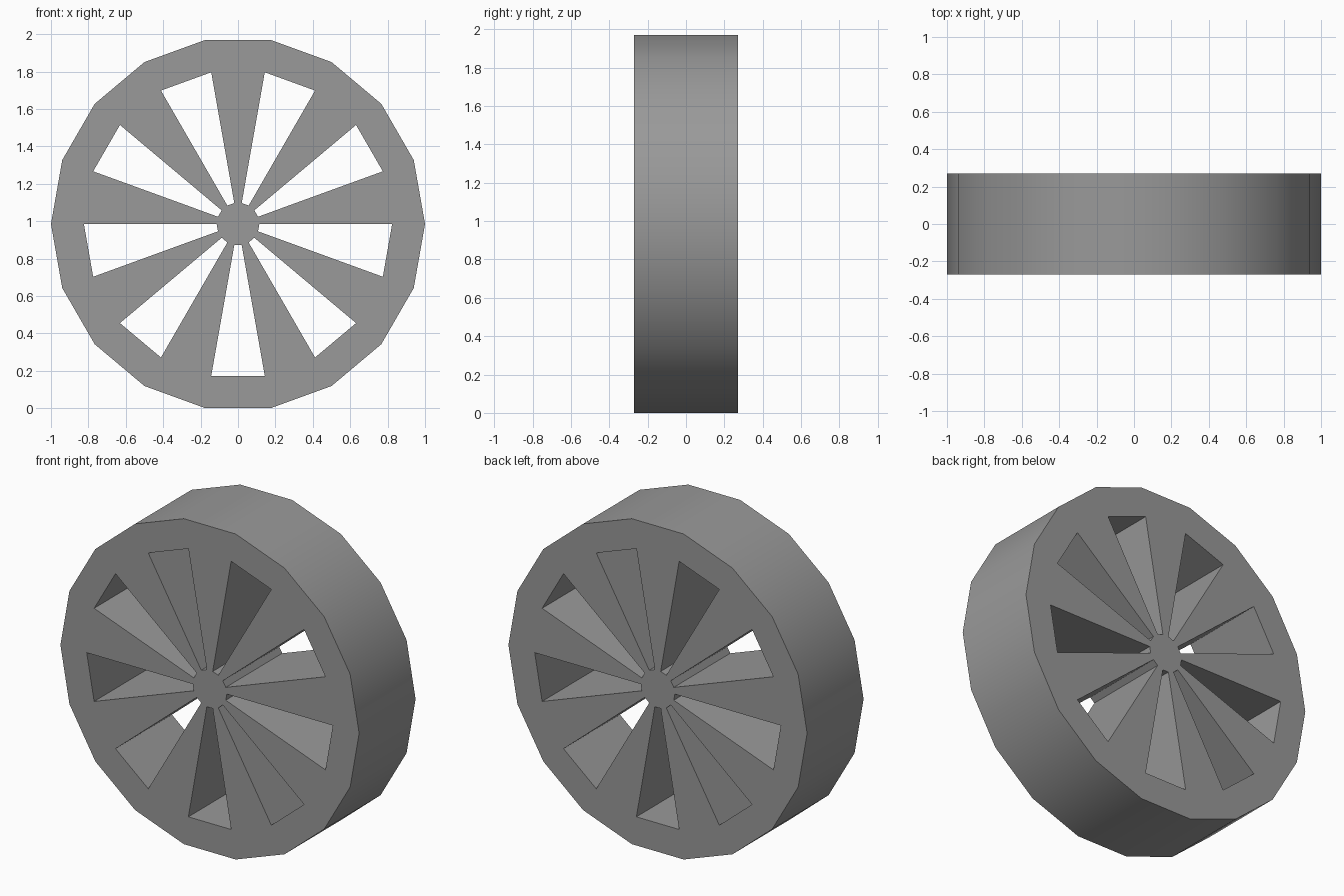
import bpy, bmesh
from math import cos, sin, radians

if "Cube" in bpy.data.objects:
    bpy.data.objects.remove(bpy.data.objects["Cube"])

SIDES, HALF_DEPTH = 18, 0.27
HUB_R, OPENING_R, RIM_R = 0.114, 0.824, 1.0
CENTRE_Z = sin(radians(80))

bm = bmesh.new()


def ring(radius):
    return [bm.verts.new((radius * cos(radians(20 * i)), -HALF_DEPTH,
                          CENTRE_Z + radius * sin(radians(20 * i))))
            for i in range(SIDES)]


# Front face: hub, alternating wedge spokes and openings, rim
hub, mid, rim = ring(HUB_R), ring(OPENING_R), ring(RIM_R)
bm.faces.new(hub)
for i in range(SIDES):
    j = (i + 1) % SIDES
    bm.faces.new((mid[i], rim[i], rim[j], mid[j]))
    if i % 2 == 0:
        bm.faces.new((hub[i], mid[i], mid[j], hub[j]))

# Extrude to full width, keeping the front face
front = bm.faces[:]
ext = bmesh.ops.extrude_face_region(bm, geom=front, use_keep_orig=True)
bmesh.ops.translate(bm, vec=(0, 2 * HALF_DEPTH, 0),
                    verts=[g for g in ext["geom"] if isinstance(g, bmesh.types.BMVert)])
bmesh.ops.recalc_face_normals(bm, faces=bm.faces[:])

mesh = bpy.data.meshes.new("wheel")
bm.to_mesh(mesh)
bm.free()
wheel = bpy.data.objects.new("wheel", mesh)
bpy.context.collection.objects.link(wheel)

# Dark grey finish
grey = bpy.data.materials.new("dark_grey")
grey.diffuse_color = (0.32, 0.32, 0.32, 1)
grey.use_nodes = True
grey.node_tree.nodes["Principled BSDF"].inputs["Base Color"].default_value = grey.diffuse_color
mesh.materials.append(grey)

# Smooth tread, crisp faces and openings
bpy.context.view_layer.objects.active = wheel
wheel.select_set(True)
bpy.ops.object.shade_smooth_by_angle(angle=radians(30))
